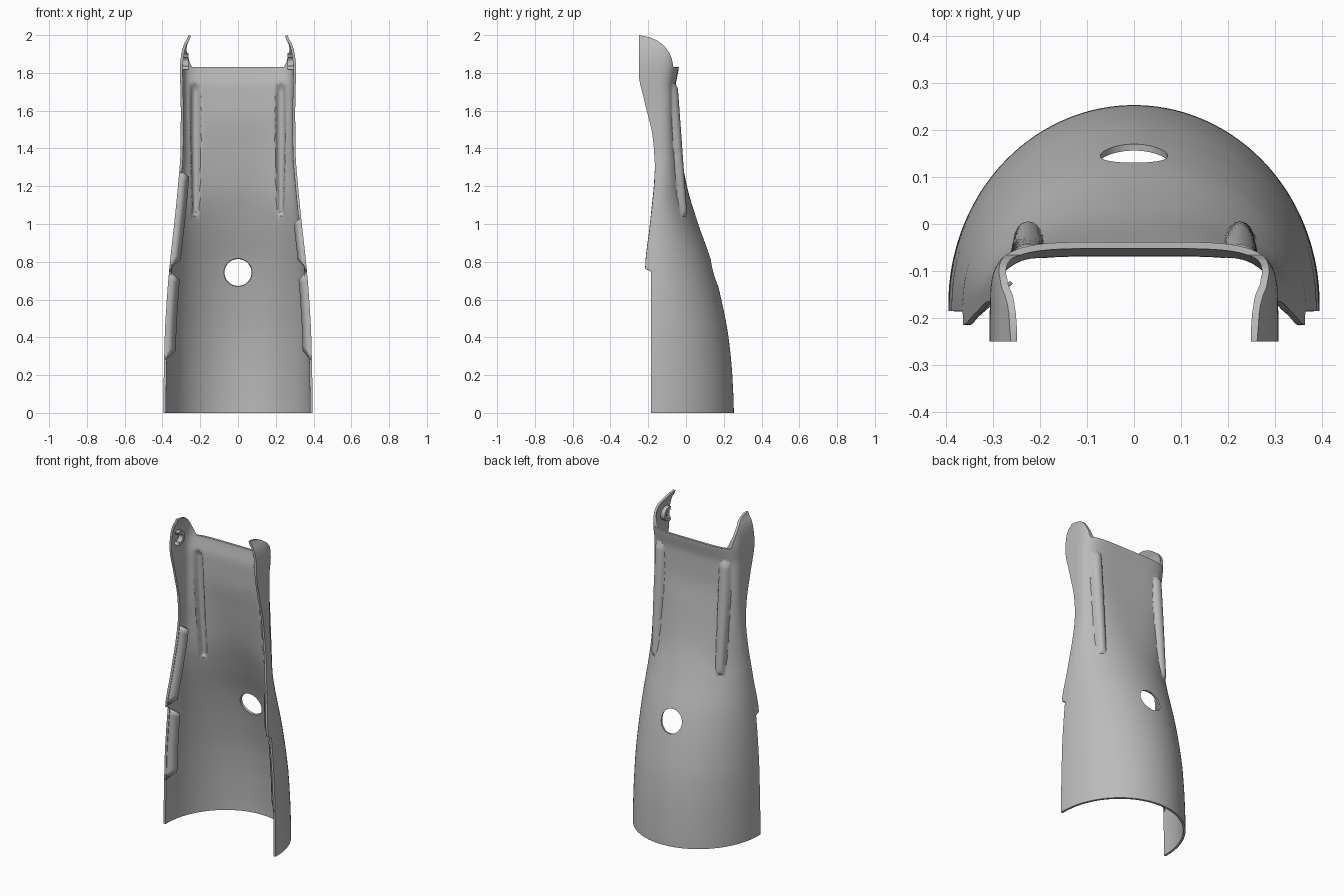
import bpy, bmesh, math
from mathutils import Vector, Matrix

cube = bpy.data.objects.get("Cube")
if cube:
    bpy.data.objects.remove(cube)

grey = bpy.data.materials.new("mid_grey")
grey.use_nodes = True
grey.diffuse_color = (0.5, 0.5, 0.5, 1)
grey.node_tree.nodes["Principled BSDF"].inputs["Base Color"].default_value = grey.diffuse_color

# Stations up the guard: height -> value
WIDTH = [(0, .395), (.4, .388), (.6, .377), (.8, .36), (1, .338), (1.2, .318), (1.4, .304),
         (1.6, .303), (1.83, .307), (1.9, .3), (1.95, .287), (2, .262)]
BACK = [(0, .253), (.2, .245), (.4, .225), (.6, .187), (.8, .135), (1, .065), (1.2, .005),
        (1.4, -.03), (1.6, -.054), (1.72, -.055), (1.83, -.038), (2, -.03)]
FRONT = [(0, -.185), (.75, -.185), (.765, -.215), (1, -.19), (1.3, -.165), (1.45, -.175),
         (1.65, -.22), (1.8, -.25), (2, -.25)]
CENTRE = [(0, -.17), (.8, -.17), (1.3, -.15), (1.8, -.23), (2, -.23)]
POWER = [(0, 2), (1.05, 2), (1.4, 3), (1.65, 5), (2, 5)]
WALL = .014


def sample(table, z):
    """Smooth interpolation with limited slopes."""
    n = len(table)
    i = max(k for k in range(n - 1) if table[k][0] <= z or k == 0)

    def slope(k):
        if k in (0, n - 1):
            return 0
        (a, u), (b, v), (c, w) = table[k - 1:k + 2]
        s, t = (v - u) / (b - a), (w - v) / (c - b)
        return 0 if s * t <= 0 else 2 * s * t / (s + t)
    (a, u), (b, v) = table[i], table[i + 1]
    h = b - a
    t = (z - a) / h
    return (u * (1 + 2 * t) * (1 - t) ** 2 + slope(i) * h * t * (1 - t) ** 2
            + v * t * t * (3 - 2 * t) + slope(i + 1) * h * t * t * (t - 1))


def rib_height(x, z):
    """Outer surface of the two leaning ribs, or a low value outside them."""
    low, high, radius = 1.06, 1.75, .037
    if not low <= z <= high:
        return -1
    radius *= .75 + .25 * min(1, (z - low) / .4)
    over = max(0, z - high + radius)
    reach = radius ** 2 - (abs(x) - .225) ** 2 - over ** 2
    top = .005 - .05 * (z - low) / (high - low)
    return top - radius + math.sqrt(reach) if reach > 0 else -1


def section(z, count):
    """Evenly spaced points of the open outer cross-section."""
    w, b, f, c, p = (sample(t, z) for t in (WIDTH, BACK, FRONT, CENTRE, POWER))
    fine = [Vector((w, f))]
    for k in range(401):
        a = math.pi * k / 400
        ca, sa = math.cos(a), math.sin(a)
        fine.append(Vector((math.copysign(abs(ca) ** (2 / p), ca) * w,
                            c + (b - c) * max(sa, 0) ** (2 / p))))
    fine.append(Vector((-w, f)))
    run = [0]
    for u, v in zip(fine, fine[1:]):
        run.append(run[-1] + (v - u).length)
    points, j = [], 0
    for k in range(count + 1):
        d = run[-1] * k / count
        while j < len(run) - 2 and run[j + 1] < d:
            j += 1
        q = fine[j].lerp(fine[j + 1], (d - run[j]) / max(run[j + 1] - run[j], 1e-9))
        points.append((q.x, max(q.y, rib_height(q.x, z)), z))
    return points


def make(name, bm, angle=35):
    mesh = bpy.data.meshes.new(name)
    bm.to_mesh(mesh)
    bm.free()
    obj = bpy.data.objects.new(name, mesh)
    bpy.context.collection.objects.link(obj)
    mesh.materials.append(grey)
    bpy.ops.object.select_all(action='DESELECT')
    obj.select_set(True)
    bpy.context.view_layer.objects.active = obj
    bpy.ops.object.shade_smooth_by_angle(angle=math.radians(angle))
    return obj


def apply(obj, kind, **settings):
    bpy.context.view_layer.objects.active = obj
    mod = obj.modifiers.new(kind, kind)
    for key, value in settings.items():
        setattr(mod, key, value)
    bpy.ops.object.modifier_apply(modifier=mod.name)


def cut(obj, cutter):
    apply(obj, 'BOOLEAN', operation='DIFFERENCE', solver='EXACT', object=cutter)
    bpy.data.objects.remove(cutter)


# Curved guard shell with hollow ribs
heights = sorted({round(k * .02, 3) for k in range(101)} | {.75, .765, 1.75, 1.83})
bm = bmesh.new()
rows = [[bm.verts.new(p) for p in section(z, 180)] for z in heights]
for lower, upper in zip(rows, rows[1:]):
    for k in range(len(lower) - 1):
        bm.faces.new((lower[k], lower[k + 1], upper[k + 1], upper[k]))
shell = make("guard_shell", bm)
apply(shell, 'SOLIDIFY', thickness=WALL, offset=-1)

# Trim the top into a straight back rim and two rounded ears
outline = [(.2, 1.83), (-.066, 1.83), (-.075, 1.875), (-.09, 1.91), (-.115, 1.943), (-.15, 1.97),
           (-.19, 1.988), (-.25, 2), (-.4, 2), (-.4, 2.2), (.2, 2.2)]
bm = bmesh.new()
face = bm.faces.new([bm.verts.new((-.6, y, z)) for y, z in outline])
grown = bmesh.ops.extrude_face_region(bm, geom=[face])["geom"]
bmesh.ops.translate(bm, vec=(1.2, 0, 0), verts=[v for v in grown if isinstance(v, bmesh.types.BMVert)])
bmesh.ops.recalc_face_normals(bm, faces=bm.faces)
cut(shell, make("trim_cutter", bm))

# Flared round hole through the back
bm = bmesh.new()
bmesh.ops.create_cone(bm, cap_ends=True, segments=48, radius1=.085, radius2=.057, depth=.16,
                      matrix=Matrix.Translation((0, .15, .74)) @ Matrix.Rotation(-math.pi / 2, 4, 'X'))
cut(shell, make("hole_cutter", bm))
bpy.context.view_layer.objects.active = shell
shell.select_set(True)
bpy.ops.object.shade_smooth_by_angle(angle=math.radians(35))


# Slanted lips folded inward from the front edges
def lip(name, side, low, high, depth, low_bevel, high_bevel):
    bm = bmesh.new()
    pairs = []
    for k in range(13):
        t = k / 12
        z = low + (high - low) * t
        x, y = sample(WIDTH, z) - .006, sample(FRONT, z) + .002
        zi = low + low_bevel + (high - high_bevel - low - low_bevel) * t
        xi, yi = sample(WIDTH, zi) - depth, sample(FRONT, zi) + depth * .8
        pairs.append((bm.verts.new((side * x, y, z)), bm.verts.new((side * xi, yi, zi))))
    for (a, b), (c, d) in zip(pairs, pairs[1:]):
        bm.faces.new((a, b, d, c))
    obj = make(name, bm)
    apply(obj, 'SOLIDIFY', thickness=.008, offset=0)


for label, side, top, depth in (("left", 1, 1.03, .045), ("right", -1, 1.28, .058)):
    lip(label + "_lower_lip", side, .28, .745, depth, .05, .04)
    lip(label + "_upper_lip", side, .77, top, depth - .005, .04, .03)

    # Open ring clip on the inside of each ear
    bm = bmesh.new()
    hub = Vector((side * .28, -.205, 1.86))
    corners = [(-.018, .025), (.016, .025), (.016, .045), (-.018, .045)]
    ring = [bm.verts.new(hub + Vector((side * x, 0, r))) for x, r in corners]
    face = bm.faces.new(ring)
    turn = Matrix.Rotation(math.radians(-25), 3, 'X')
    bmesh.ops.rotate(bm, cent=hub, matrix=Matrix.Rotation(math.radians(25), 3, 'X'), verts=ring)
    bmesh.ops.spin(bm, geom=[face] + face.edges[:] + ring, cent=hub, axis=(1, 0, 0),
                   angle=math.radians(-230), steps=24)
    # Close the starting end
    bmesh.ops.holes_fill(bm, edges=[e for e in bm.edges if e.is_boundary])
    bmesh.ops.recalc_face_normals(bm, faces=bm.faces)
    make(label + "_ear_clip", bm)
